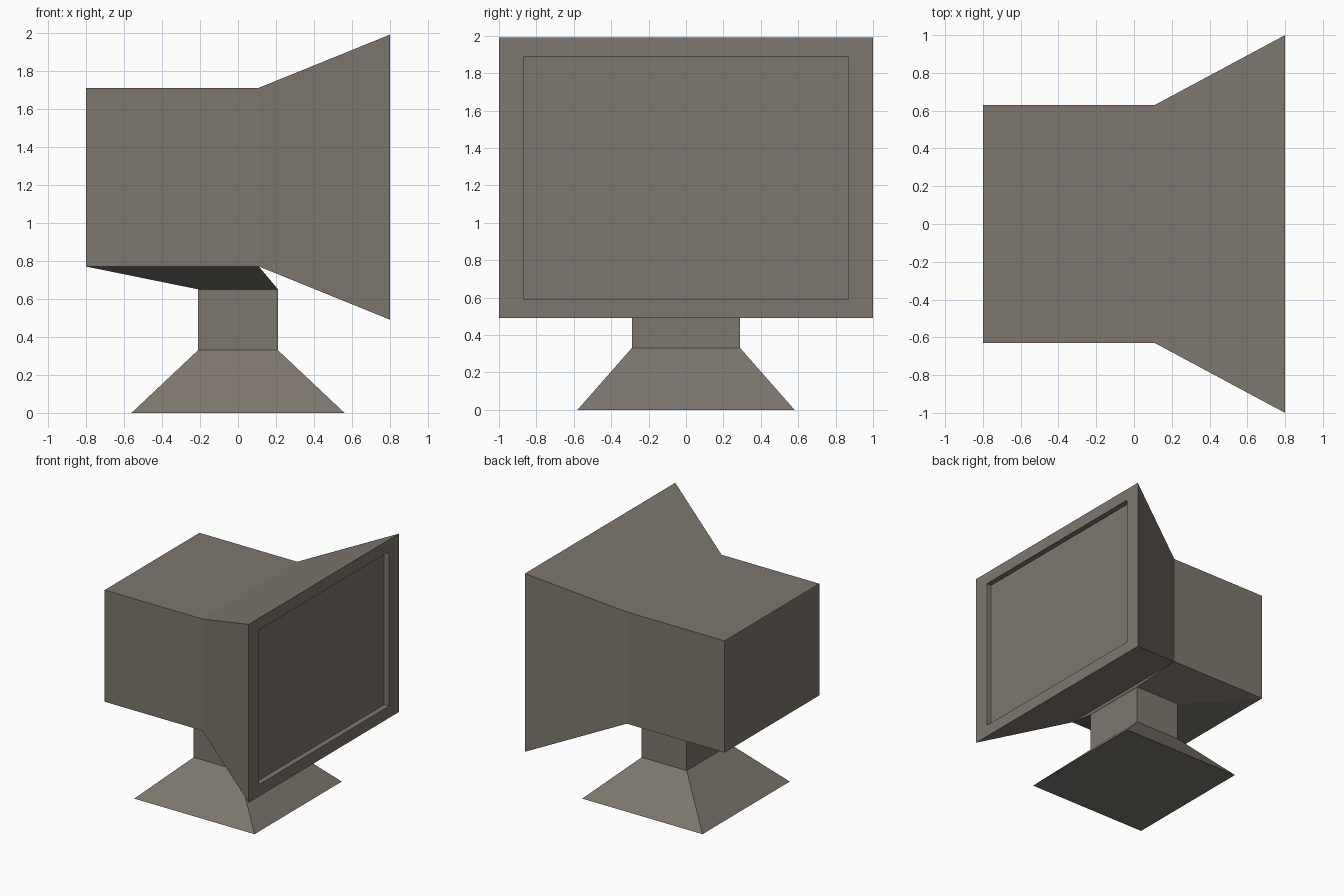
import bpy, bmesh

if "Cube" in bpy.data.objects:
    bpy.data.objects.remove(bpy.data.objects["Cube"])

mat = bpy.data.materials.new("warm grey plastic")
mat.diffuse_color = (0.205, 0.184, 0.156, 1)
mat.use_nodes = True
mat.node_tree.nodes["Principled BSDF"].inputs["Base Color"].default_value = mat.diffuse_color


def ring(bm, corners):
    return [bm.verts.new(c) for c in corners]


def rect_x(x, hy, z0, z1):
    """Rectangle facing along x."""
    return [(x, -hy, z0), (x, hy, z0), (x, hy, z1), (x, -hy, z1)]


def rect_z(z, x0, x1, hy):
    """Rectangle facing along z."""
    return [(x0, -hy, z), (x1, -hy, z), (x1, hy, z), (x0, hy, z)]


def loft(name, sections):
    """Skin a list of four-cornered sections and close both ends."""
    bm = bmesh.new()
    rings = [ring(bm, s) for s in sections]
    for a, b in zip(rings, rings[1:]):
        for i in range(4):
            j = (i + 1) % 4
            bm.faces.new((a[i], a[j], b[j], b[i]))
    bm.faces.new(rings[0])
    bm.faces.new(rings[-1])
    bmesh.ops.recalc_face_normals(bm, faces=bm.faces)
    mesh = bpy.data.meshes.new(name)
    bm.to_mesh(mesh)
    bm.free()
    mesh.materials.append(mat)
    obj = bpy.data.objects.new(name, mesh)
    bpy.context.collection.objects.link(obj)
    return obj


# Housing: rear box, flared front, bezel and recessed screen
loft("monitor_housing", [
    rect_x(-0.80, 0.63, 0.77, 1.71),
    rect_x(0.11, 0.63, 0.77, 1.71),
    rect_x(0.80, 1.00, 0.49, 1.99),
    rect_x(0.80, 0.865, 0.59, 1.89),
    rect_x(0.755, 0.865, 0.59, 1.89),
])

# Stand: sloped foot, straight neck, and spread up to the housing underside
loft("stand", [
    rect_z(0.00, -0.56, 0.56, 0.58),
    rect_z(0.33, -0.21, 0.21, 0.29),
    rect_z(0.65, -0.21, 0.21, 0.29),
    rect_z(0.77, -0.80, 0.11, 0.63),
])
